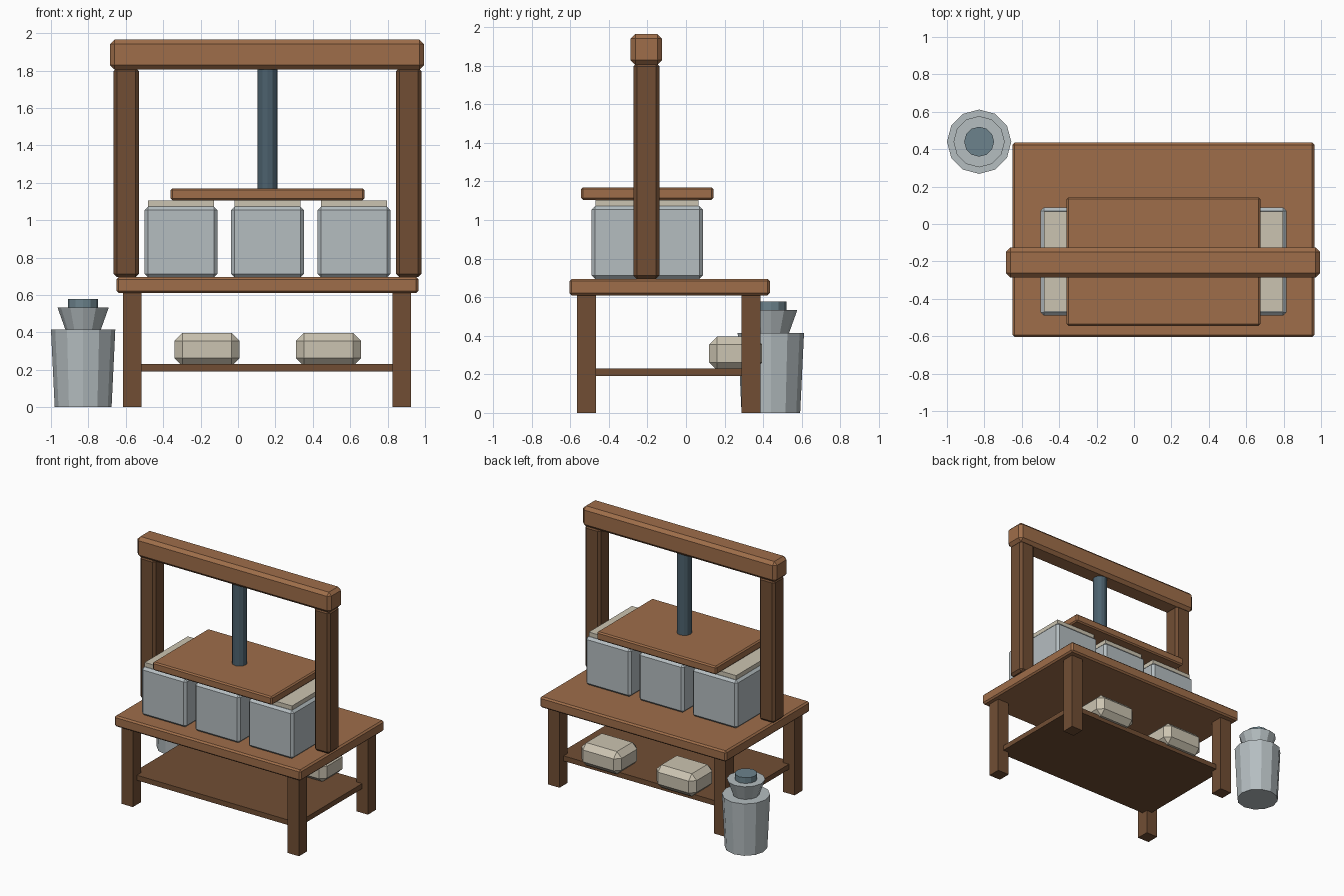
import bpy
import bmesh
from mathutils import Matrix, Vector

if "Cube" in bpy.data.objects:
    bpy.data.objects.remove(bpy.data.objects["Cube"], do_unlink=True)


def material(name, colour):
    m = bpy.data.materials.new(name)
    m.use_nodes = True
    rgba = (*colour, 1)
    m.diffuse_color = rgba
    m.node_tree.nodes["Principled BSDF"].inputs["Base Color"].default_value = rgba
    return m


LIGHT_WOOD = material("light wood", (0.345, 0.155, 0.068))
DARK_WOOD = material("dark wood", (0.165, 0.076, 0.034))
STEEL = material("pale steel", (0.46, 0.51, 0.53))
IRON = material("dark iron", (0.072, 0.12, 0.155))
LID_METAL = material("blue grey lid", (0.15, 0.225, 0.262))
CREAM = material("cream cheese", (0.60, 0.55, 0.44))


def finish(name, bm, mat):
    bmesh.ops.recalc_face_normals(bm, faces=bm.faces)
    mesh = bpy.data.meshes.new(name)
    bm.to_mesh(mesh)
    bm.free()
    mesh.materials.append(mat)
    obj = bpy.data.objects.new(name, mesh)
    bpy.context.collection.objects.link(obj)
    return obj


def box(name, x, y, z, mat, bevel=0):
    """Box from (low, high) ranges with an optional flat chamfer."""
    low, high = Vector((x[0], y[0], z[0])), Vector((x[1], y[1], z[1]))
    bm = bmesh.new()
    place = Matrix.Translation((low + high) / 2) @ Matrix.Diagonal((*(high - low), 1))
    bmesh.ops.create_cube(bm, size=1, matrix=place)
    if bevel:
        bmesh.ops.bevel(bm, geom=bm.edges[:], offset=bevel, segments=1,
                        profile=0.5, affect='EDGES')
    return finish(name, bm, mat)


def cone(name, x, y, z, r_low, r_high, mat):
    """Twelve-sided tapered cylinder between two heights."""
    bm = bmesh.new()
    bmesh.ops.create_cone(bm, cap_ends=True, segments=12, radius1=r_low,
                          radius2=r_high, depth=z[1] - z[0],
                          matrix=Matrix.Translation((x, y, sum(z) / 2)))
    return finish(name, bm, mat)


# Table
box("table_top", (-0.65, 0.965), (-0.605, 0.435), (0.61, 0.695), LIGHT_WOOD, 0.012)
for side, x in (("right", -0.615), ("left", 0.825)):
    for end, y in (("front", -0.566), ("back", 0.287)):
        box(f"{end}_{side}_leg", (x, x + 0.1), (y, y + 0.1), (0, 0.612), DARK_WOOD)
box("shelf", (-0.565, 0.875), (-0.515, 0.335), (0.19, 0.23), DARK_WOOD)

# Press frame
for side, x in (("right", -0.665), ("left", 0.845)):
    box(f"{side}_post", (x, x + 0.135), (-0.273, -0.138), (0.695, 1.815),
        DARK_WOOD, 0.018)
box("cross_beam", (-0.685, 0.995), (-0.287, -0.125), (1.805, 1.965), LIGHT_WOOD, 0.024)
cone("press_screw", 0.157, -0.205, (1.16, 1.82), 0.054, 0.054, IRON)
box("press_plate", (-0.36, 0.675), (-0.545, 0.143), (1.105, 1.17), LIGHT_WOOD, 0.01)

# Moulds with the cheese rising above the rim
for side, x in (("right", -0.5), ("middle", -0.0375), ("left", 0.425)):
    box(f"{side}_mould", (x, x + 0.39), (-0.49, 0.088), (0.695, 1.072), STEEL, 0.018)
    box(f"{side}_mould_cheese", (x + 0.019, x + 0.371), (-0.468, 0.066),
        (1.05, 1.105), CREAM)

# Finished blocks on the shelf
for side, x in (("right", -0.34), ("left", 0.31)):
    box(f"{side}_shelf_cheese", (x, x + 0.348), (0.12, 0.395), (0.22, 0.397),
        CREAM, 0.042)

# Milk can
CAN = (-0.828, 0.44)
cone("can_body", *CAN, (0, 0.415), 0.152, 0.172, STEEL)
cone("can_neck", *CAN, (0.41, 0.533), 0.093, 0.137, STEEL)
cone("can_lid", *CAN, (0.525, 0.578), 0.08, 0.08, LID_METAL)
